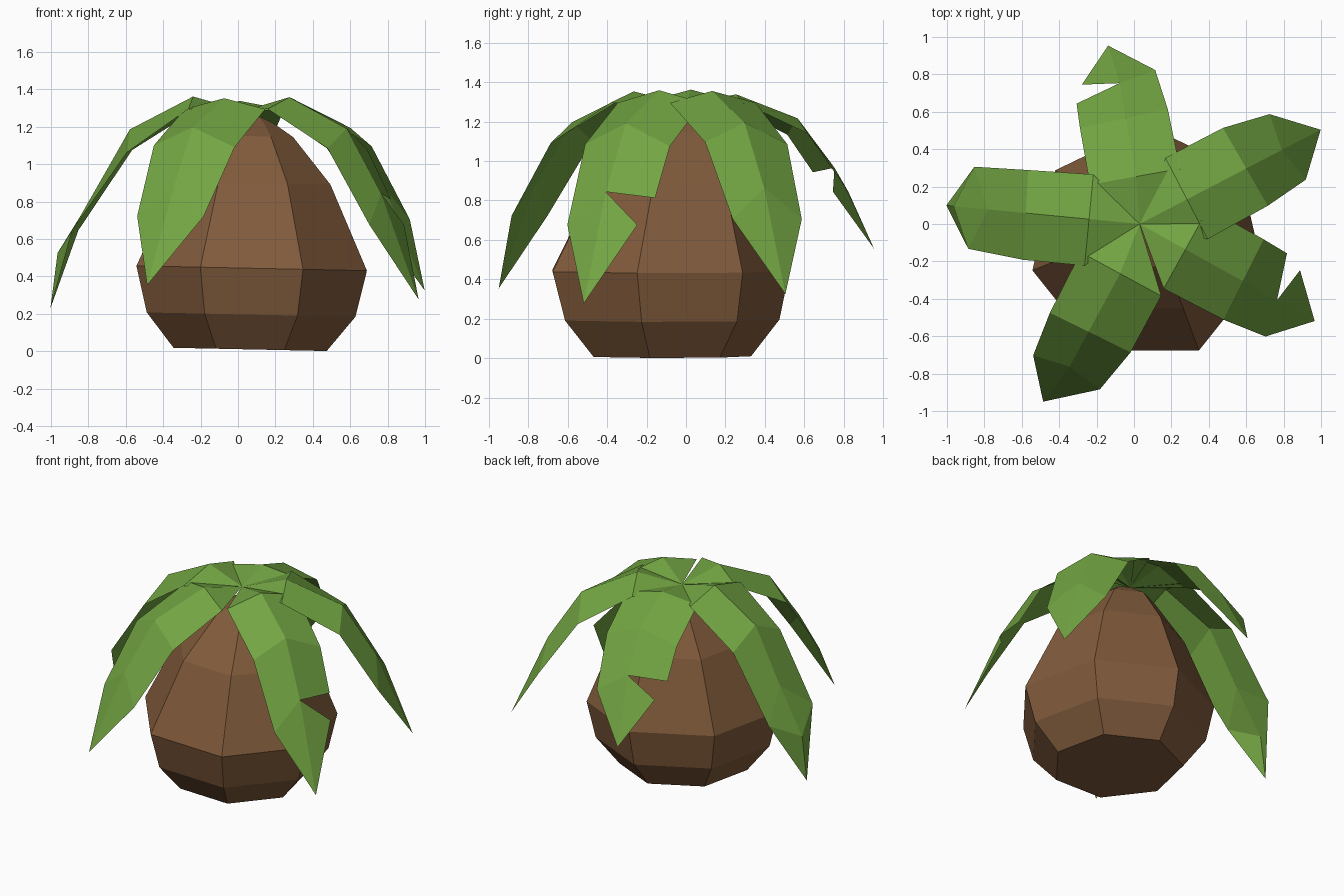
import bpy, math

if "Cube" in bpy.data.objects:
    bpy.data.objects.remove(bpy.data.objects["Cube"])

def material(name, rgb):
    m = bpy.data.materials.new(name)
    m.diffuse_color = (*rgb, 1)
    m.use_nodes = True
    m.node_tree.nodes["Principled BSDF"].inputs["Base Color"].default_value = m.diffuse_color
    return m

def build(name, verts, faces, mat):
    me = bpy.data.meshes.new(name)
    me.from_pydata(verts, [], faces)
    me.materials.append(mat)
    me.update()
    ob = bpy.data.objects.new(name, me)
    bpy.context.collection.objects.link(ob)
    return ob

brown = material("bark", (0.22, 0.105, 0.045))
green = material("leaf_green", (0.17, 0.375, 0.055))

# Trunk: seven-sided bulb, rings of (centre x, centre y, z, radius)
rings = [(0.065, -0.09, 0.01, 0.42), (0.07, -0.098, 0.196, 0.572),
         (0.073, -0.107, 0.444, 0.632), (0.08, -0.07, 0.90, 0.425),
         (0.08, -0.03, 1.15, 0.22), (0.1, 0.0, 1.225, 0.085), (0.09, 0.0, 1.26, 0.02)]
N = 7
verts = []
for cx, cy, z, r in rings:
    for k in range(N):
        a = math.pi / 2 + k * math.tau / N
        x = cx + r * math.cos(a)
        verts.append((x, cy + r * math.sin(a), z - 0.021 * (x - cx)))
faces = [(i * N + k, i * N + (k + 1) % N, (i + 1) * N + (k + 1) % N, (i + 1) * N + k)
         for i in range(len(rings) - 1) for k in range(N)]
faces += [tuple(reversed(range(N))), tuple(range((len(rings) - 1) * N, len(rings) * N))]
build("trunk", verts, faces, brown)

# Leaf template: (distance along leaf, sideways, height relative to the root)
TOP = 1.285
LEAF = [(0, 0, 0),
        (0.28, 0.25, 0.01), (0.28, 0, 0.07), (0.28, -0.24, 0.01),
        (0.62, 0.25, -0.20), (0.63, 0, -0.09), (0.64, -0.23, -0.19),
        (0.87, 0.20, -0.58), (0.84, 0, -0.42), (0.88, -0.20, -0.58),
        (1.07, 0, -0.96),
        (0.765, 0.245, -0.45),          # torn corner
        (1.03, 0, -0.69)]               # outward bulge of the ridge
BODY = [(0, 2, 1), (0, 3, 2), (1, 2, 5, 4), (2, 3, 6, 5), (5, 6, 9, 8)]

def leaf(name, angle, reach, drop, shift=0, torn=False, bulge=False):
    c, s = math.cos(math.radians(angle)), math.sin(math.radians(angle))
    faces = BODY + [(4, 5, 8, 11 if torn else 7)]
    if bulge:
        faces += [(8, 9, 12), (9, 10, 12), (7, 8, 12), (7, 12, 10)]
    else:
        faces += [(8, 9, 10), (7, 8, 10)]
    used = sorted({i for f in faces for i in f})
    vs = []
    for i in used:
        r, l, h = LEAF[i]
        r *= reach
        if i not in (0, 10, 12):
            l += shift
        if bulge and i in (7, 9):        # edges follow the bulge
            r, l = r + 0.055, l * 1.1
        vs.append((0.03 + r * c - l * s, r * s + l * c, TOP + drop * h))
    # reverse the winding so that the upper side faces up
    build(name, vs, [tuple(used.index(i) for i in reversed(f)) for f in faces], green)

# Crown of five drooping leaves
leaf("leaf_right_back", 27.5, 1.02, 1.0)
leaf("leaf_back", 100, 0.905, 0.76, shift=-0.025, torn=True)
leaf("leaf_left", 174.5, 0.97, 1.1, bulge=True)
leaf("leaf_front", 241.5, 1.01, 0.97, shift=0.035)
leaf("leaf_right_front", 331, 1.0, 1.05, torn=True)
